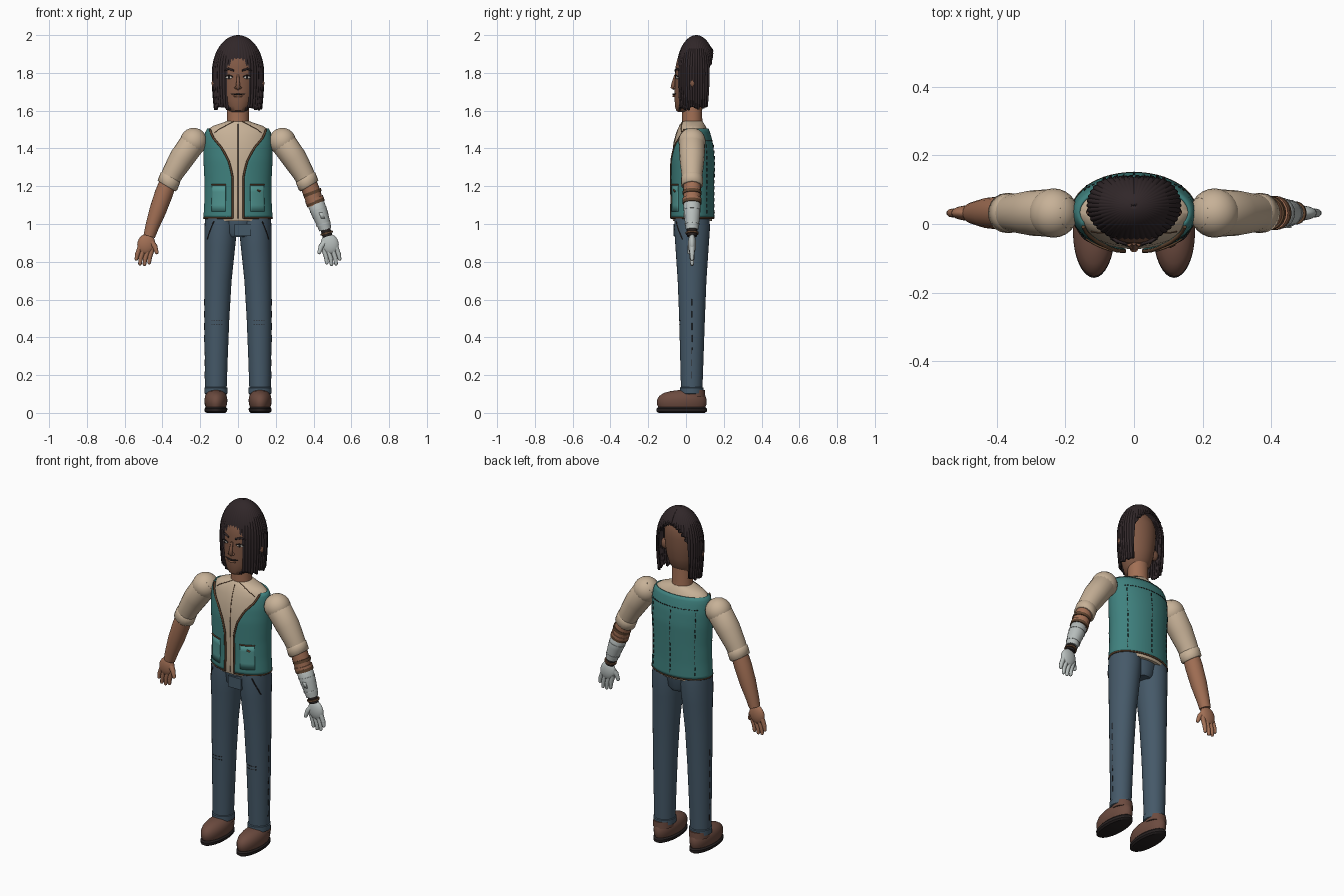
import bpy, bmesh, math, random
from mathutils import Vector

if "Cube" in bpy.data.objects:
    bpy.data.objects.remove(bpy.data.objects["Cube"])
random.seed(4)
TAU = 2 * math.pi

def material(name, r, g, b):
    m = bpy.data.materials.new(name)
    m.diffuse_color = (r, g, b, 1)
    m.use_nodes = True
    m.node_tree.nodes["Principled BSDF"].inputs["Base Color"].default_value = m.diffuse_color
    return m

SKIN, FACE = material("skin", .36, .16, .09), material("face_skin", .22, .10, .06)
HAIR, DARK = material("hair", .03, .02, .022), material("dark", .02, .015, .015)
SHIRT, VEST = material("shirt", .57, .44, .31), material("vest", .05, .22, .21)
POCKET, TRIM = material("pocket", .08, .30, .28), material("trim", .12, .06, .03)
DENIM, SHOE = material("denim", .06, .10, .14), material("shoe", .15, .07, .05)
METAL, WHITE = material("metal", .48, .52, .51), material("eye_white", .7, .66, .6)

def lerp(keys, z):
    """Interpolate rows of (z, values...) at height z."""
    if z <= keys[0][0]:
        return keys[0][1:]
    for a, b in zip(keys, keys[1:]):
        if z <= b[0]:
            t = (z - a[0]) / (b[0] - a[0])
            return [p + (q - p) * t for p, q in zip(a[1:], b[1:])]
    return keys[-1][1:]

def sheet(name, f, nu, nv, mat, closed=False, thick=0):
    """Grid surface from f(u, v); closed wraps u and caps both ends."""
    bm = bmesh.new()
    cols = nu if closed else nu + 1
    rows = [[bm.verts.new(f(i / nu, j / nv)) for i in range(cols)] for j in range(nv + 1)]
    for a, b in zip(rows, rows[1:]):
        for i in range(nu):
            k = (i + 1) % cols
            bm.faces.new((a[i], a[k], b[k], b[i]))
    if closed:
        bm.faces.new(rows[0][::-1])
        bm.faces.new(rows[-1])
    bmesh.ops.recalc_face_normals(bm, faces=bm.faces)
    me = bpy.data.meshes.new(name)
    bm.to_mesh(me)
    bm.free()
    me.materials.append(mat)
    ob = bpy.data.objects.new(name, me)
    bpy.context.collection.objects.link(ob)
    if thick:
        ob.modifiers.new("thickness", 'SOLIDIFY').thickness = thick
    return ob

def loft(name, rings, mat, n=32):
    """Stack of ellipses given as (z, cx, cy, rx, ry)."""
    def f(u, v):
        z, cx, cy, rx, ry = rings[round(v * (len(rings) - 1))]
        return (cx + rx * math.sin(u * TAU), cy - ry * math.cos(u * TAU), z)
    return sheet(name, f, n, len(rings) - 1, mat, True)

def tube(name, pts, radii, mat, res=5):
    cu = bpy.data.curves.new(name, 'CURVE')
    cu.dimensions, cu.bevel_depth, cu.bevel_resolution, cu.use_fill_caps = '3D', 1, res, True
    sp = cu.splines.new('POLY')
    sp.points.add(len(pts) - 1)
    for i, (p, q) in enumerate(zip(sp.points, pts)):
        p.co = (*q, 1)
        p.radius = radii[i] if isinstance(radii, (list, tuple)) else radii
    sp.use_smooth = True
    cu.materials.append(mat)
    ob = bpy.data.objects.new(name, cu)
    bpy.context.collection.objects.link(ob)
    return ob

def ball(name, loc, scale, mat, rot=(0, 0, 0), seg=24):
    bpy.ops.mesh.primitive_uv_sphere_add(segments=seg, ring_count=seg // 2, location=loc, rotation=rot)
    ob = bpy.context.object
    ob.name, ob.scale = name, scale
    ob.data.materials.append(mat)
    return ob

def dashes(name, f, n, mat=DARK):
    for i in range(n):
        tube(name, [f((i + .2) / n), f((i + .75) / n)], .0022, mat, 1)

# Torso shape shared by shirt, vest, pockets and stitching: (z, rx, ry)
BODY = [(1.03, .173, .106), (1.12, .168, .104), (1.22, .167, .105), (1.34, .173, .107), (1.42, .174, .10),
        (1.47, .168, .088), (1.50, .16, .078), (1.52, .13, .068), (1.535, .085, .06), (1.545, .058, .052)]
OPEN = [(1.03, .027), (1.25, .027), (1.33, .045), (1.40, .08), (1.46, .128), (1.5, .14)]

def torso(phi, z, off=0):
    rx, ry = lerp(BODY, z)
    return Vector(((rx + off) * math.sin(phi), .034 - (ry + off) * math.cos(phi), z))

def open_angle(z):
    return math.asin(lerp(OPEN, z)[0] / lerp(BODY, z)[0])

def vest_point(u, v):
    z = 1.03 + .475 * v
    a = open_angle(z)
    return torso(a + (TAU - 2 * a) * u, z, .010)

loft("shirt_body", [(z, 0, .034, rx, ry) for z, rx, ry in [(1.015, .168, .102)] + BODY], SHIRT, 48)
sheet("vest", vest_point, 64, 24, VEST, thick=.008)
tube("shirt_front_seam", [torso(0, 1.03 + i * .05, .001) for i in range(11)], .002, TRIM, 1)
for s in (-1, 1):
    edge = [torso(s * open_angle(z), z, .009) for z in [1.03 + .0235 * i for i in range(21)]]
    tube("vest_edge", edge, .0055, TRIM, 2)
    tube("collar_seam", [torso(s * (.35 + .5 * t), 1.543 - .06 * t, .001) for t in (0, .35, .7, 1)], .002, TRIM, 1)
    sheet("vest_pocket", lambda u, v: torso(s * (.37 + .5 * u), 1.065 + .14 * v, .014), 10, 4, POCKET, thick=.006)
    tube("pocket_edge", [torso(s * (.36 + .052 * i), 1.207, .014) for i in range(11)], .004, TRIM, 2)
    dashes("back_side_stitch", lambda t: torso(math.pi + s * .85, 1.05 + .38 * t, .011), 12)
tube("pocket_mark", [torso(.6, 1.18, .016), torso(.7, 1.172, .016)], .005, TRIM, 2)
dashes("back_stitch", lambda t: torso(math.pi, 1.05 + .38 * t, .011), 12)
dashes("yoke_stitch", lambda t: torso(math.pi - .95 + 1.9 * t, 1.44, .011), 20)
tube("vest_hem", [torso(.16 + (TAU - .32) * i / 48, 1.032, .007) for i in range(49)], .005, TRIM, 2)

# Trousers and shoes
LEG = [(.10, .117, .030, .056, .056), (.3, .115, .031, .061, .062), (.5, .112, .032, .066, .068),
       (.7, .106, .032, .072, .076), (.88, .096, .032, .081, .088), (.98, .091, .032, .086, .095),
       (1.03, .089, .032, .086, .092)]
loft("pelvis", [(.93, 0, .03, .06, .075), (.95, 0, .03, .09, .085), (1.035, 0, .032, .12, .092)], DENIM)
bpy.ops.mesh.primitive_cube_add(size=1, location=(.025, -.052, .968))
fly = bpy.context.object
fly.name, fly.scale = "trouser_fly", (.085, .03, .065)
fly.data.materials.append(DENIM)
for s in (-1, 1):
    loft("trouser_leg", [(z, s * x, y, rx, ry) for z, x, y, rx, ry in LEG], DENIM)
    loft("trouser_cuff", [(z, s * .117, .03, .056 + d, .058 + d) for z, d in
                          ((.10, 0), (.103, .005), (.133, .005), (.136, 0))], DENIM)
    def leg_pt(phi, z):
        x, y, rx, ry = lerp(LEG, z)
        return (s * (x + rx * math.sin(phi)), y - ry * math.cos(phi), z)
    dashes("side_stitch", lambda t: leg_pt(math.pi / 2, .17 + .45 * t), 7)
    for z in (.47, .488):
        dashes("knee_stitch", lambda t: leg_pt(-.5 + t, z), 5)
    tube("trouser_pocket", [leg_pt(.45 + .13 * i, 1.015 - .024 * i) for i in range(5)], .003, DARK, 1)
    loft("shoe", [(.025, s * .117, -.022, .052, .122), (.045, s * .117, -.023, .059, .131),
                  (.07, s * .117, -.022, .061, .131), (.09, s * .117, -.019, .057, .122),
                  (.106, s * .117, -.011, .047, .105), (.116, s * .117, .002, .034, .08),
                  (.12, s * .117, .012, .02, .055)], SHOE)
    loft("shoe_sole", [(0, s * .117, -.023, .050, .122), (.008, s * .117, -.023, .059, .134),
                       (.022, s * .117, -.023, .061, .134), (.03, s * .117, -.023, .054, .126)], DARK)
    loft("shoe_collar", [(.085, s * .117, .04, .056, .062), (.122, s * .117, .04, .054, .06)], SHOE)

# Arms: skin on the left of the picture, artificial forearm on the right
for s in (-1, 1):
    Y = .032
    P = lambda x, z, y=Y: (s * x, y, z)
    hand = SKIN if s < 0 else METAL
    ball("shoulder", P(.235, 1.437), (.072,) * 3, SHIRT)
    tube("sleeve", [P(.19, 1.47), P(.235, 1.437), P(.30, 1.345), P(.345, 1.27), P(.372, 1.215)],
         [.045, .070, .066, .057, .052], SHIRT, 8)
    tube("sleeve_cuff", [P(.355, 1.25), P(.358, 1.245), P(.374, 1.205), P(.377, 1.20)],
         [.053, .058, .058, .052], SHIRT, 8)
    if s < 0:
        tube("forearm", [P(.37, 1.22), P(.393, 1.16), P(.425, 1.07), P(.455, .985), P(.47, .935)],
             [.046, .048, .045, .036, .031], SKIN, 8)
    else:
        tube("forearm_stump", [P(.37, 1.22), P(.393, 1.16), P(.41, 1.10)], [.046, .047, .043], SKIN, 8)
        for x, z, m in ((.394, 1.165, TRIM), (.405, 1.128, SKIN), (.41, 1.115, TRIM)):
            tube("forearm_strap", [P(x - .003, z + .008), P(x + .003, z - .008)], .050, m, 8)
        tube("artificial_forearm", [P(.41, 1.115), P(.414, 1.105), P(.435, 1.05), P(.455, .995), P(.462, .97)],
             [.038, .045, .043, .036, .033], METAL, 8)
        for x, z, r in ((.425, 1.075, .046), (.452, 1.0, .039)):
            tube("forearm_band", [P(x - .001, z + .003), P(x + .001, z - .003)], r, METAL, 8)
        sheet("forearm_panel", lambda u, v: P(.428 + .02 * u + .012 * v, 1.06 - .03 * v, -.012), 1, 1, METAL, thick=.006)
        tube("wrist", [P(.462, .975), P(.474, .935)], .026, DARK, 8)
        tube("wrist_ring", [P(.468, .957), P(.471, .947)], .034, TRIM, 8)
    ball("palm", P(.486, .893), (.047, .022, .055), hand, (0, s * -.25, 0))
    fingers = [((.452, .875), (.467, .825), (.470, .795)), ((.478, .86), (.492, .815), (.495, .787)),
               ((.502, .86), (.515, .82), (.519, .79)), ((.518, .878), (.533, .84), (.538, .815))]
    for a, b, c in fingers:
        tube("finger", [P(*a), P(*b), P(*c)], [.014, .012, .0095], hand, 4)
        ball("finger_joint", P(*b), (.0125,) * 3, hand, seg=12)
        ball("fingertip", P(*c), (.0095,) * 3, hand, seg=12)
    tube("thumb", [P(.46, .905), P(.44, .88, .022), P(.43, .85, .018)], [.017, .014, .01], hand, 4)
    ball("thumb_tip", P(.43, .85, .018), (.0105,) * 3, hand, seg=12)

# Neck and head
loft("neck", [(1.52, 0, .034, .06, .055), (1.56, 0, .033, .057, .053), (1.66, 0, .03, .058, .055)], SKIN)
loft("head", [(1.592, 0, -.005, .03, .035), (1.60, 0, -.002, .048, .05), (1.625, 0, .008, .066, .067),
              (1.66, 0, .018, .081, .078), (1.71, 0, .025, .092, .085), (1.78, 0, .03, .10, .088),
              (1.83, 0, .032, .102, .088), (1.87, 0, .036, .097, .083), (1.91, 0, .04, .08, .068),
              (1.94, 0, .045, .05, .04)], FACE, 40)
tube("nose", [(0, -.056, 1.79), (0, -.066, 1.75), (0, -.07, 1.725), (0, -.06, 1.715)], [.006, .009, .013, .008], FACE)
tube("upper_lip", [(x, -.067 + abs(x) * .28, 1.686 + abs(x) * .1) for x in (-.04, -.02, 0, .02, .04)],
     [.002, .004, .005, .004, .002], DARK, 3)
tube("lower_lip", [(x, -.066 + abs(x) * .25, 1.677) for x in (-.025, 0, .025)], [.003, .006, .003], SKIN, 3)
for s in (-1, 1):
    ball("eye", (s * .047, -.046, 1.777), (.02, .009, .009), WHITE, (0, 0, s * .3))
    ball("iris", (s * .047, -.054, 1.777), (.007, .004, .008), DARK, seg=12)
    tube("eyelid", [(s * .026, -.056, 1.779), (s * .047, -.054, 1.788), (s * .068, -.042, 1.78)], .003, DARK, 2)
    tube("eyebrow", [(s * .022, -.057, 1.812), (s * .05, -.049, 1.822), (s * .078, -.029, 1.81)],
         [.005, .006, .003], HAIR, 3)
    ball("nostril", (s * .011, -.06, 1.721), (.009, .008, .007), FACE, seg=12)
    ball("ear", (s * .104, .035, 1.745), (.036, .02, .032), FACE)

# Hair: ridged cap that hangs down at the sides and back in thin locks
LOCKS, STEP = 46, 6
ends = [random.uniform(1.60, 1.622) for _ in range(LOCKS + 1)]

def hair_point(u, v):
    phi = (u - .5) * TAU + math.pi          # seam at the forehead
    front = min(u, 1 - u) * 360
    line = 1.925 - .09 * min(front / 48, 1) ** 2
    low = ends[int(u * LOCKS) % LOCKS]
    drop = min(max((front - 46) / 6, 0), 1)
    bottom = line + (low - line) * drop
    if v < .5:                              # dome
        z = max(1.8, bottom)
        a = v * 2 * math.acos(min((z - 1.8) / .2, 1))
        r, z = math.sin(a), 1.8 + .2 * math.cos(a)
    else:                                   # hanging length
        z0 = max(1.8, bottom)
        r0 = math.sqrt(1 - ((z0 - 1.8) / .2) ** 2)
        z = z0 + (bottom - z0) * (v - .5) * 2
        r = r0 * (1 - .09 * max(0, (1.76 - z) / .16) ** 1.5)
    r *= 1 + .045 * v ** .7 * (abs(math.sin(math.pi * u * LOCKS)) - .6)
    return (.137 * r * math.sin(phi + math.pi), .054 - .106 * r * math.cos(phi + math.pi), z)

sheet("hair", lambda u, v: hair_point(u, max(v, .004)), LOCKS * STEP, 28, HAIR, thick=.010)

# Smooth shading with crisp edges
bpy.ops.object.select_all(action='DESELECT')
for ob in bpy.data.objects:
    if ob.type == 'MESH':
        ob.select_set(True)
        bpy.context.view_layer.objects.active = ob
bpy.ops.object.shade_smooth_by_angle(angle=math.radians(40))
